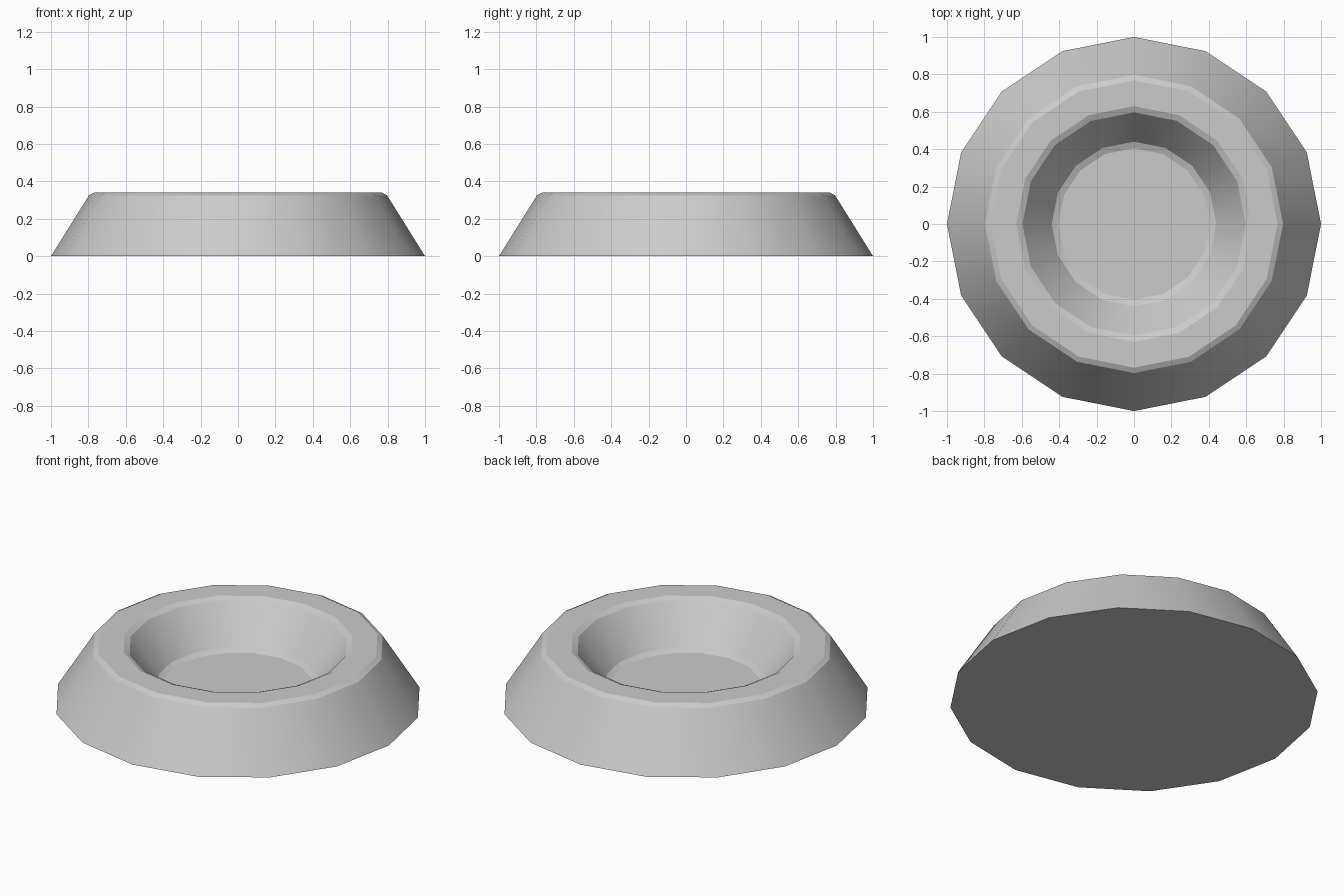
import bpy, bmesh
from math import radians, pi, sin, cos

if "Cube" in bpy.data.objects:
    bpy.data.objects.remove(bpy.data.objects["Cube"])

SIDES = 16
# Outer foot, sloped wall, bevelled rim, inner wall, bevelled floor edge (radius, height)
PROFILE = [(1.0, 0.0), (0.797, 0.325), (0.768, 0.34), (0.63, 0.34),
           (0.597, 0.325), (0.44, 0.114), (0.405, 0.10)]

bm = bmesh.new()
rings = [[bm.verts.new((r * cos(2 * pi * i / SIDES), r * sin(2 * pi * i / SIDES), z))
          for i in range(SIDES)] for r, z in PROFILE]

# Walls between neighbouring rings
for low, high in zip(rings, rings[1:]):
    for i in range(SIDES):
        j = (i + 1) % SIDES
        bm.faces.new((low[i], low[j], high[j], high[i]))

# Underside and bowl floor
bm.faces.new(rings[0][::-1])
bm.faces.new(rings[-1])
bm.normal_update()

mesh = bpy.data.meshes.new("bowl")
bm.to_mesh(mesh)
bm.free()
bowl = bpy.data.objects.new("bowl", mesh)
bpy.context.collection.objects.link(bowl)

# Smooth around the walls, crisp at the bevels
bpy.context.view_layer.objects.active = bowl
bowl.select_set(True)
bpy.ops.object.shade_smooth_by_angle(angle=radians(21))
